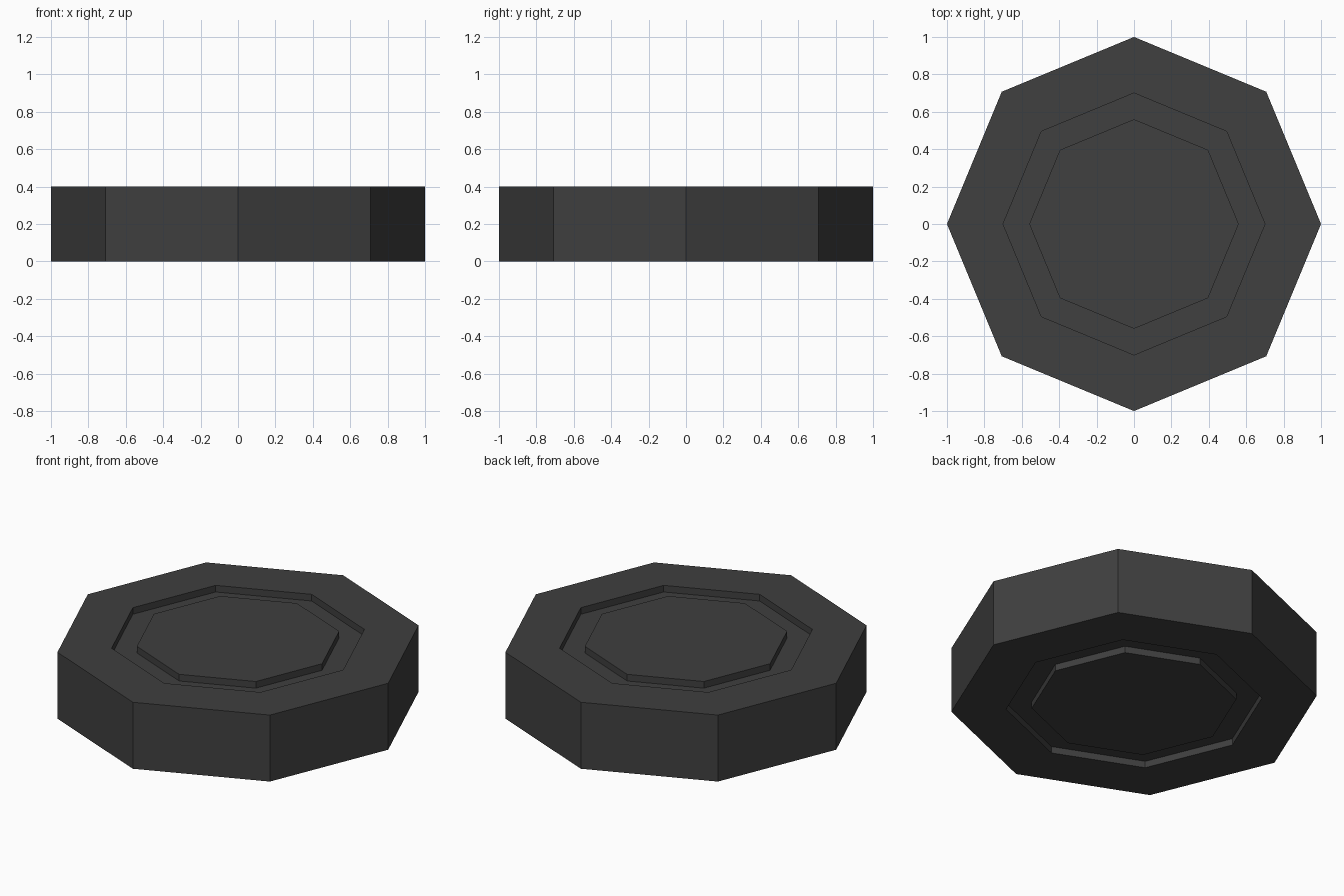
import bpy
import bmesh
from math import cos, sin, tau

if "Cube" in bpy.data.objects:
    bpy.data.objects.remove(bpy.data.objects["Cube"])

SIDES = 8
HEIGHT = 0.40
GROOVE = 0.04

# Half profile from top hub to bottom hub: (radius, z)
top = [(0.56, HEIGHT), (0.56, HEIGHT - GROOVE),
       (0.70, HEIGHT - GROOVE), (0.70, HEIGHT), (1.0, HEIGHT)]
profile = top + [(r, HEIGHT - z) for r, z in reversed(top)]

# Octagonal body: one ring per profile point, joined by quads
bm = bmesh.new()
rings = [[bm.verts.new((r * cos(tau * i / SIDES), r * sin(tau * i / SIDES), z))
          for i in range(SIDES)] for r, z in profile]
for a, b in zip(rings, rings[1:]):
    for i in range(SIDES):
        j = (i + 1) % SIDES
        bm.faces.new((a[i], b[i], b[j], a[j]))

# Hub faces close the top and bottom
bm.faces.new(rings[0])
bm.faces.new(rings[-1][::-1])
bmesh.ops.recalc_face_normals(bm, faces=bm.faces)

mesh = bpy.data.meshes.new("octagonal_disc")
bm.to_mesh(mesh)
bm.free()
disc = bpy.data.objects.new("octagonal_disc", mesh)
bpy.context.collection.objects.link(disc)

# Dark rubber colour
dark = bpy.data.materials.new("dark_grey")
dark.diffuse_color = (0.05, 0.05, 0.05, 1)
dark.use_nodes = True
dark.node_tree.nodes["Principled BSDF"].inputs["Base Color"].default_value = dark.diffuse_color
mesh.materials.append(dark)
